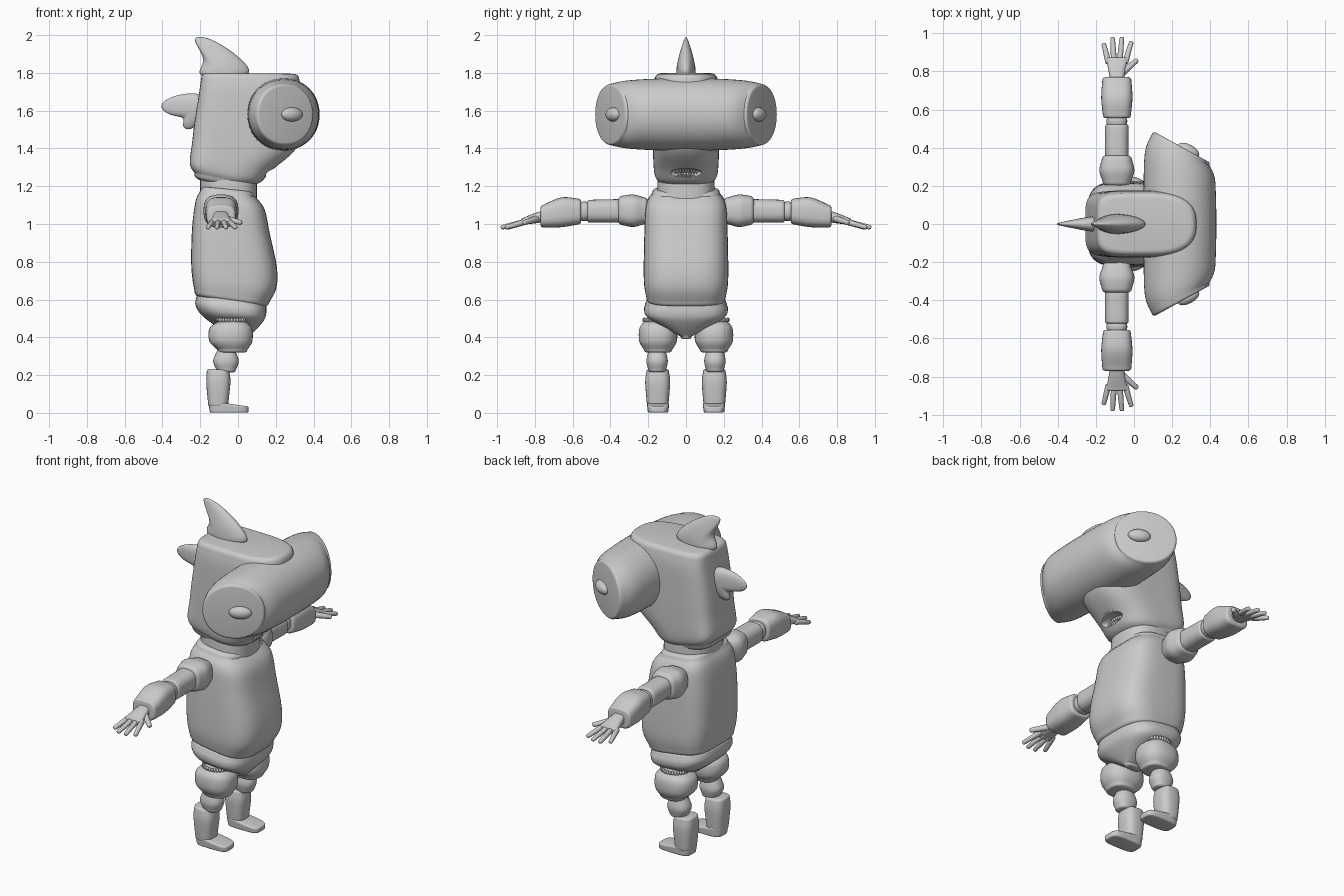
import bpy, bmesh
from math import sin, cos, pi, copysign, radians
from mathutils import Vector, Matrix

if "Cube" in bpy.data.objects:
    bpy.data.objects.remove(bpy.data.objects["Cube"])


def finish(name, bm, mirror=False, subsurf=0, angle=35):
    bmesh.ops.recalc_face_normals(bm, faces=bm.faces)
    me = bpy.data.meshes.new(name)
    bm.to_mesh(me)
    bm.free()
    ob = bpy.data.objects.new(name, me)
    bpy.context.collection.objects.link(ob)
    me.shade_smooth()
    me.set_sharp_from_angle(angle=radians(angle))
    if subsurf:
        ob.modifiers.new("Smooth", 'SUBSURF').levels = subsurf
        ob.modifiers["Smooth"].render_levels = subsurf
    if mirror:
        m = ob.modifiers.new("Mirror", 'MIRROR')
        m.use_axis = (False, True, False)
        m.use_mirror_merge = False
    return ob


def catmull(p, steps):
    out = []
    for i in range(len(p) - 1):
        a, b, c, d = p[max(i - 1, 0)], p[i], p[i + 1], p[min(i + 2, len(p) - 1)]
        for k in range(steps):
            t = k / steps
            out.append([0.5 * (2 * y + (z - x) * t + (2 * x - 5 * y + 4 * z - w) * t * t
                        + (3 * y - x - 3 * z + w) * t ** 3) for x, y, z, w in zip(a, b, c, d)])
    return out + [p[-1]]


def loft(name, stations, n=2.0, nb=None, r=0.02, segs=40, steps=4, mirror=False, bm=None):
    """Skin superellipse rings (centre, half axis U, half axis V); r rounds the ends."""
    own = bm is None
    bm = bm or bmesh.new()
    rings = [(Vector(s[:3]), Vector(s[3:6]), Vector(s[6:])) for s in catmull(stations, steps)]

    def end(e, nxt):
        c, u, v = e
        d = u.cross(v).normalized()
        if d.dot(c - nxt[0]) < 0:
            d = -d
        cut = [(sin(t), 1 - cos(t)) for t in (pi / 8, pi / 4, 3 * pi / 8, pi / 2)]
        return [(c + d * r * a, u * max(0.1, 1 - r * b / u.length),
                 v * max(0.1, 1 - r * b / v.length)) for a, b in cut]

    rings = end(rings[0], rings[1])[::-1] + rings + end(rings[-1], rings[-2])
    loops = []
    for c, u, v in rings:
        lp = []
        for i in range(segs):
            co, si = cos(2 * pi * i / segs), sin(2 * pi * i / segs)
            e = 2 / (nb if nb and co < 0 else n)
            lp.append(bm.verts.new(c + u * copysign(abs(co) ** e, co) + v * copysign(abs(si) ** e, si)))
        loops.append(lp)
    for a, b in zip(loops, loops[1:]):
        for i in range(segs):
            j = (i + 1) % segs
            bm.faces.new((a[i], a[j], b[j], b[i]))
    bm.faces.new(loops[0])
    bm.faces.new(loops[-1])
    return finish(name, bm, mirror) if own else None


def slab(x0, x1, zb, zf, yh, yc=0):
    # Tilted horizontal ring: back height zb, front height zf
    return [(x0 + x1) / 2, yc, (zb + zf) / 2, (x1 - x0) / 2, 0, (zf - zb) / 2, 0, yh, 0]


def arm(y, z, rx, rz):
    return [-0.09, y, z, rx, 0, 0, 0, 0, rz]


def tube(bm, p0, p1, r0, r1):
    p0, p1 = Vector(p0), Vector(p1)
    u = (p1 - p0).cross(Vector((0, 0, 1))).normalized()
    v = u.cross(p1 - p0).normalized()
    loft("", [[*p, *(u * q), *(v * q)] for p, q in ((p0, r0), (p1, r1))],
         r=0.009, segs=12, steps=1, bm=bm)


def blobs(name, mats, mirror=False, u=24, v=14):
    bm = bmesh.new()
    for m in mats:
        bmesh.ops.create_uvsphere(bm, u_segments=u, v_segments=v, radius=1, matrix=m)
    return finish(name, bm, mirror, angle=80)


def place(loc, scale, rz=0):
    return Matrix.Translation(loc) @ Matrix.Rotation(rz, 4, 'Z') @ Matrix.Diagonal((*scale, 1))


def fin(name, outline, base, thick):
    # Thin rim in the middle plane, thicker faces gathered towards the base
    bm = bmesh.new()
    b = Vector((base[0], 0, base[1]))
    pts = [Vector((x, 0, z)) for x, z in outline]
    far = max((p - b).length for p in pts)
    rim = [bm.verts.new(p) for p in pts]
    for s in (1, -1):
        side = [bm.verts.new(b + (p - b) * 0.75
                + Vector((0, s * thick * (1 - 0.8 * (p - b).length / far), 0))) for p in pts]
        mid = bm.verts.new(b + Vector((0, s * thick, 0)))
        for i in range(len(pts)):
            j = (i + 1) % len(pts)
            bm.faces.new((rim[i], rim[j], side[j], side[i]))
            bm.faces.new((side[i], side[j], mid))
    finish(name, bm, subsurf=2, angle=180)


# Head with sloping chin, and the wide hammer across its front
head = loft("head", [slab(-.23, .08, 1.27, 1.205, .15), slab(-.25, .125, 1.30, 1.225, .165),
                     slab(-.255, .18, 1.34, 1.285, .172), slab(-.243, .30, 1.43, 1.39, .175),
                     slab(-.23, .335, 1.54, 1.50, .176), slab(-.205, .335, 1.70, 1.69, .175),
                     slab(-.195, .325, 1.77, 1.765, .165)], n=2.7, nb=5, r=0.03, segs=64)
hammer = [[.245, .39, 1.58, .15, -.083, 0, 0, 0, .163], [.24, .31, 1.58, .183, -.065, 0, 0, 0, .18],
          [.24, .15, 1.58, .19, -.02, 0, 0, 0, .19], [.24, 0, 1.58, .192, 0, 0, 0, 0, .191]]
other = [[s[0], -s[1], s[2], s[3], -s[4], *s[5:]] for s in hammer[-2::-1]]
loft("hammer_head", hammer + other, n=2.1, r=0.015, segs=48)
blobs("eye", [place((.285, .385, 1.58), (.063, .032, .037), -.5)], mirror=True)

# Mouth recess with rows of teeth
cutter = blobs("mouth_cutter", [place((.165, 0, 1.27), (.05, .085, .026))])
cutter.hide_render = True
cutter.hide_viewport = True
cut = head.modifiers.new("Mouth", 'BOOLEAN')
cut.operation = 'DIFFERENCE'
cut.object = cutter
blobs("teeth", [place((.137 - .02 * (i / 5) ** 2, i * .014, z - .006 * (i / 5) ** 2), (.012, .006, .011))
                for i in range(-5, 6) for z in (1.255, 1.279)], u=8, v=6)

# Fins on the crown and the back of the head
fin("top_fin", [(-.265, 2.01), (-.18, 2.012), (-.07, 1.955), (.03, 1.88), (.11, 1.785), (-.06, 1.76),
                (-.20, 1.77), (-.225, 1.81), (-.185, 1.86), (-.205, 1.92)], (-.08, 1.80), .06)
fin("back_fin", [(-.45, 1.63), (-.36, 1.685), (-.26, 1.70), (-.18, 1.70), (-.18, 1.56), (-.25, 1.475),
                 (-.315, 1.505), (-.275, 1.565), (-.38, 1.565)], (-.21, 1.62), .045)

# Neck, torso and pelvis
loft("neck", [slab(-.2, .10, 1.13, 1.10, .155), slab(-.2, .10, 1.26, 1.21, .15)], n=2.6)
loft("torso", [slab(-.2, .09, 1.175, 1.145, .18), slab(-.225, .14, 1.12, 1.08, .212),
               slab(-.243, .168, .98, .95, .22), slab(-.248, .206, .80, .77, .224),
               slab(-.24, .203, .70, .66, .222), slab(-.23, .165, .645, .585, .21)],
     n=3.2, nb=3.8, r=0.025, segs=56)
loft("pelvis", [slab(-.222, .15, .61, .56, .212), slab(-.225, .15, .57, .53, .222),
                slab(-.195, .14, .52, .495, .205), slab(-.12, .105, .46, .45, .12),
                slab(-.05, .06, .405, .405, .03)], n=3, r=0.015)

# Arms, mirrored left to right
loft("shoulder", [arm(.225, 1.07, .075, .072), arm(.28, 1.07, .092, .086), arm(.335, 1.072, .08, .078)],
     n=2.8, r=0.025, mirror=True)
loft("upper_arm", [arm(.35, 1.07, .062, .062), arm(.51, 1.068, .062, .06)], n=2.6, r=0.012, mirror=True)
loft("elbow", [arm(.51, 1.067, .05, .046), arm(.54, 1.067, .055, .052), arm(.565, 1.067, .048, .046)],
     n=2.4, r=0.01, mirror=True)
loft("forearm", [arm(.57, 1.066, .073, .068), arm(.66, 1.062, .082, .079), arm(.755, 1.042, .076, .06)],
     n=3, r=0.015, mirror=True)
bm = bmesh.new()
loft("", [arm(.75, 1.042, .036, .032), arm(.81, 1.028, .045, .026), arm(.865, 1.013, .056, .018)],
     n=2.8, r=0.008, segs=24, bm=bm)
for x0, x1, y1 in ((-.135, -.158, .94), (-.105, -.112, .972), (-.075, -.064, .972), (-.045, -.015, .95)):
    tube(bm, (x0, .85, 1.012), (x1, y1, .983), .016, .012)
tube(bm, (-.065, .79, 1.028), (.012, .856, 1.008), .019, .013)
finish("hand", bm, mirror=True)

# Legs, mirrored left to right
loft("thigh", [slab(-.10, .035, .485, .485, .07, .148), slab(-.15, .073, .45, .45, .098, .148),
               slab(-.152, .076, .38, .38, .1, .148), slab(-.11, .05, .335, .335, .075, .148)],
     n=2.4, r=0.015, mirror=True)
blobs("thigh_ruffle", [place((-.033 + .078 * cos(k * pi / 16), .148 + .075 * sin(k * pi / 16), .492),
                             (.008, .008, .012)) for k in range(32)], mirror=True, u=8, v=6)
loft("knee", [slab(-.11, -.015, .33, .33, .045, .153), slab(-.132, .004, .275, .275, .057, .153),
              slab(-.115, -.01, .23, .23, .047, .153)], n=2.3, r=0.015, mirror=True)
loft("shin", [slab(-.165, -.045, .222, .213, .06, .15), slab(-.168, -.04, .16, .16, .066, .15),
              slab(-.158, -.052, .045, .045, .057, .15)], n=2.8, r=0.012, mirror=True)
loft("foot", [slab(-.15, .056, .01, .01, .055, .148), slab(-.157, .056, .055, .025, .058, .148)],
     n=4, r=0.009, mirror=True)
